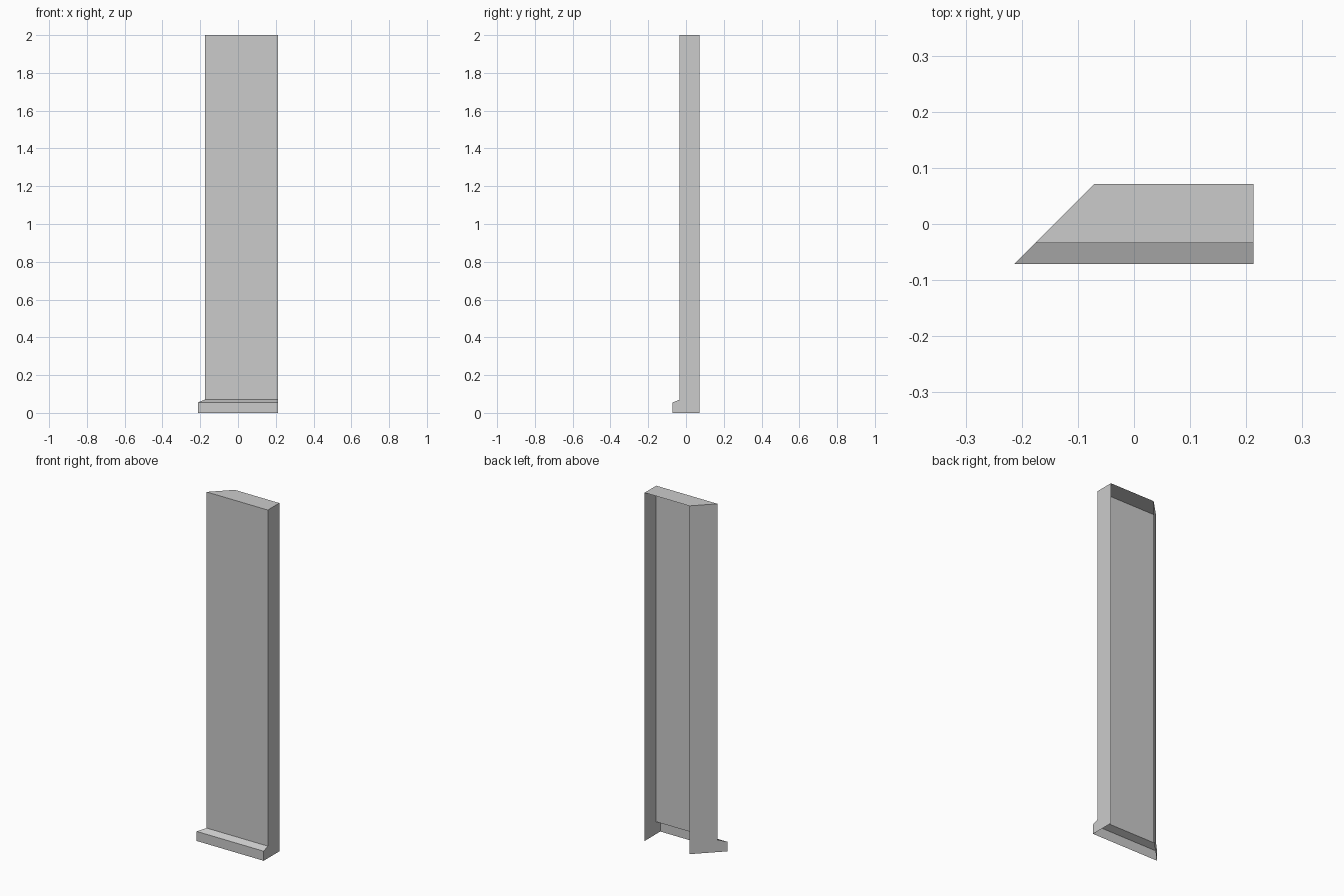
import bpy
import bmesh

cube = bpy.data.objects.get("Cube")
if cube:
    bpy.data.objects.remove(cube, do_unlink=True)

# Single light grey material
grey = bpy.data.materials.new("light_grey")
grey.use_nodes = True
colour = (0.6, 0.6, 0.6, 1.0)
grey.diffuse_color = colour
grey.node_tree.nodes["Principled BSDF"].inputs["Base Color"].default_value = colour

# Trim cross-section (y, z): from the back of the top edge, over the front, down the foot
BACK, FACE, FOOT = 0.071, -0.034, -0.071
RIGHT_END = 0.213
profile = [(BACK, 2.0), (FACE, 2.0), (FACE, 0.07), (FOOT, 0.055), (FOOT, 0.0)]


def mitre_x(y):
    """The -x end is cut at 45 degrees."""
    return y - 0.142


bm = bmesh.new()
mitred = [bm.verts.new((mitre_x(y), y, z)) for y, z in profile]
square = [bm.verts.new((RIGHT_END, y, z)) for y, z in profile]

# Top, front panel, sloped ledge and foot front; back and underside stay open
for i in range(len(profile) - 1):
    bm.faces.new((mitred[i], mitred[i + 1], square[i + 1], square[i]))

# End caps: mitred on one side, square on the other
mitred_corner = bm.verts.new((mitre_x(BACK), BACK, 0))
square_corner = bm.verts.new((RIGHT_END, BACK, 0))
bm.faces.new(list(reversed(mitred + [mitred_corner])))
bm.faces.new(square + [square_corner])
bm.normal_update()

mesh = bpy.data.meshes.new("wall_trim_panel")
bm.to_mesh(mesh)
bm.free()
mesh.materials.append(grey)
panel = bpy.data.objects.new("wall_trim_panel", mesh)
bpy.context.collection.objects.link(panel)
